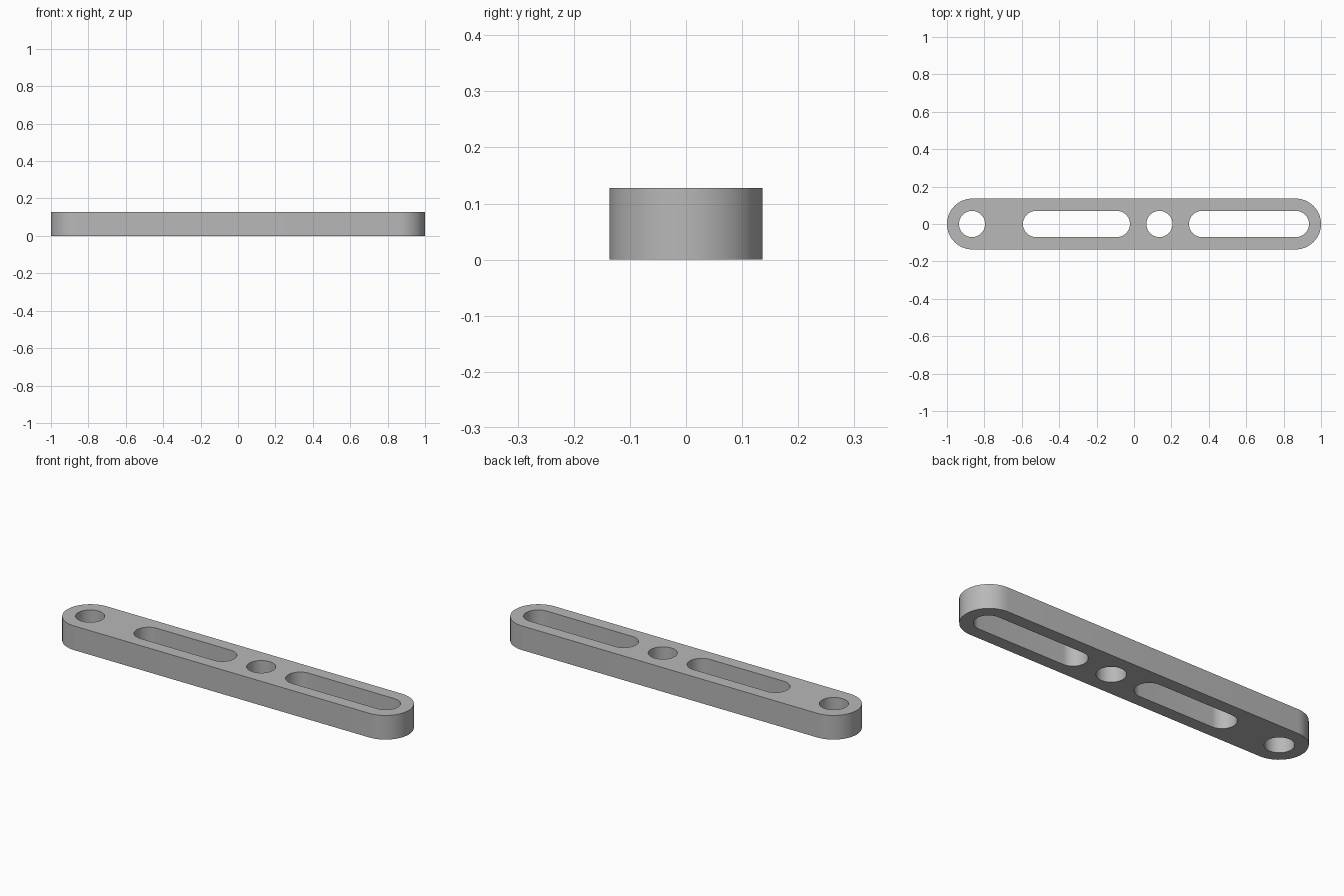
import bpy
import bmesh
from math import pi, cos, sin, radians

if "Cube" in bpy.data.objects:
    bpy.data.objects.remove(bpy.data.objects["Cube"], do_unlink=True)

HEIGHT = 0.128
BODY_R = 0.136
HOLE_R = 0.07
ARC = 24  # segments per half circle


def material(name, rgb):
    mat = bpy.data.materials.new(name)
    mat.use_nodes = True
    mat.diffuse_color = (*rgb, 1)
    mat.node_tree.nodes["Principled BSDF"].inputs["Base Color"].default_value = (*rgb, 1)
    return mat


def slot_outline(x0, x1, r):
    """Stadium outline with end centres x0 and x1; a circle when they match."""
    points = []
    for cx, start in ((x1, -pi / 2), (x0, pi / 2)):
        for i in range(ARC + 1):
            if x0 == x1 and i == ARC:
                continue
            a = start + pi * i / ARC
            points.append((cx + r * cos(a), r * sin(a), 0))
    return points


def add_loop(bm, points):
    verts = [bm.verts.new(p) for p in points]
    return [bm.edges.new((v, verts[i - 1])) for i, v in enumerate(verts)]


# Bar outline, then round hole, slot, round hole and slot along its length
end = 1 - BODY_R
outlines = [slot_outline(-end, end, BODY_R)]
for x0, x1 in ((-0.866, -0.866), (-0.524, -0.092), (0.136, 0.136), (0.364, 0.866)):
    outlines.append(slot_outline(x0, x1, HOLE_R))

bm = bmesh.new()
edges = [e for outline in outlines for e in add_loop(bm, outline)]
bmesh.ops.triangle_fill(bm, edges=edges, use_beauty=True, use_dissolve=False)

# Raise the flat plate into a solid bar
raised = bmesh.ops.extrude_face_region(bm, geom=bm.faces[:], use_keep_orig=True)
top = [g for g in raised["geom"] if isinstance(g, bmesh.types.BMVert)]
bmesh.ops.translate(bm, verts=top, vec=(0, 0, HEIGHT))
bmesh.ops.recalc_face_normals(bm, faces=bm.faces[:])

mesh = bpy.data.meshes.new("slotted_bar")
bm.to_mesh(mesh)
bm.free()
mesh.materials.append(material("light_grey", (0.48, 0.48, 0.48)))
bar = bpy.data.objects.new("slotted_bar", mesh)
bpy.context.collection.objects.link(bar)

# Smooth the rounded walls, keep the rims sharp
bpy.ops.object.select_all(action="DESELECT")
bar.select_set(True)
bpy.context.view_layer.objects.active = bar
bpy.ops.object.shade_smooth_by_angle(angle=radians(30))
